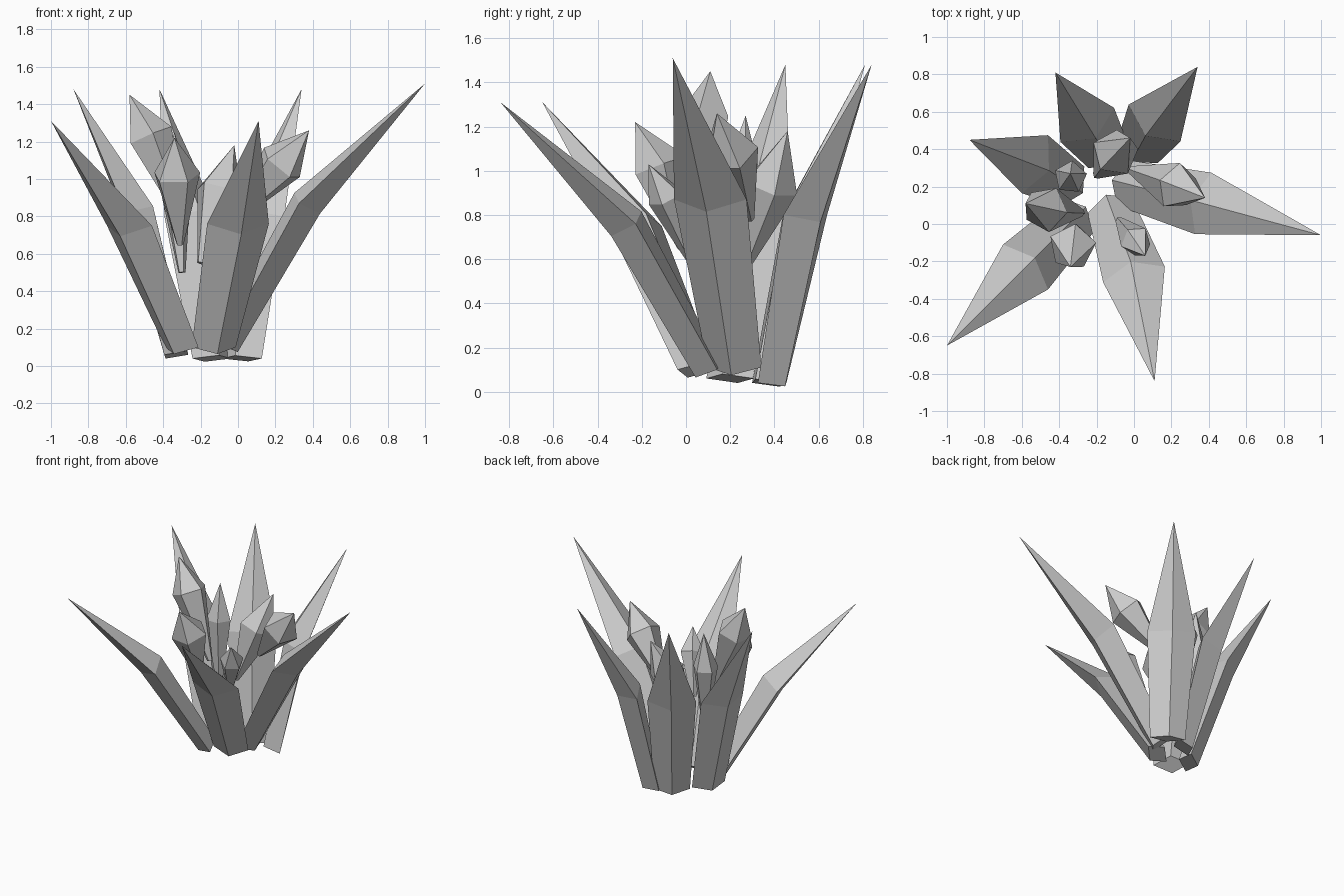
import bpy, bmesh, math
from mathutils import Vector

cube = bpy.data.objects.get("Cube")
if cube:
    bpy.data.objects.remove(cube, do_unlink=True)

grey = bpy.data.materials.new("pale_grey")
grey.use_nodes = True
grey.diffuse_color = (0.6, 0.6, 0.6, 1)
grey.node_tree.nodes["Principled BSDF"].inputs["Base Color"].default_value = (0.6, 0.6, 0.6, 1)


def frame(axis):
    """Level side direction and upper direction, both square to the axis."""
    axis = axis.normalized()
    side = axis.cross(Vector((0, 0, 1))).normalized()
    return side, side.cross(axis)


def crystal(name, rings, tip, sides, turn=0.0):
    """Skin rings of (centre, axis, half width, half thickness) up to a pointed tip."""
    bm = bmesh.new()
    loops = []
    for centre, axis, wide, thick in rings:
        side, up = frame(axis)
        angles = [math.tau * i / sides + turn for i in range(sides)]
        loops.append([bm.verts.new(centre + side * wide * math.cos(a) + up * thick * math.sin(a))
                      for a in angles])
    apex = bm.verts.new(tip)
    bm.faces.new(loops[0])
    for i in range(sides):
        j = (i + 1) % sides
        for low, high in zip(loops, loops[1:]):
            bm.faces.new((low[i], low[j], high[j], high[i]))
        bm.faces.new((loops[-1][i], loops[-1][j], apex))
    bmesh.ops.recalc_face_normals(bm, faces=bm.faces)
    mesh = bpy.data.meshes.new(name)
    bm.to_mesh(mesh)
    bm.free()
    mesh.materials.append(grey)
    obj = bpy.data.objects.new(name, mesh)
    bpy.context.collection.objects.link(obj)
    return obj


# Outer leaves: base centre, widest centre, tip
leaves = {
    "left_leaf": ((-0.06, 0.22, 0.11), (0.37, 0.11, 0.87), (1.0, -0.06, 1.51)),
    "back_left_leaf": ((0.02, 0.39, 0.04), (0.11, 0.54, 0.80), (0.34, 0.84, 1.48)),
    "back_right_leaf": ((-0.14, 0.37, 0.04), (-0.25, 0.53, 0.80), (-0.42, 0.81, 1.48)),
    "right_leaf": ((-0.33, 0.20, 0.06), (-0.53, 0.32, 0.82), (-0.88, 0.45, 1.48)),
    "front_right_leaf": ((-0.30, 0.05, 0.10), (-0.58, -0.23, 0.75), (-1.0, -0.65, 1.31)),
    "front_leaf": ((-0.13, 0.10, 0.10), (0.0, -0.27, 0.76), (0.11, -0.84, 1.31)),
}
for name, points in leaves.items():
    base, middle, tip = map(Vector, points)
    crystal(name, [(base, middle - base, 0.125, 0.07),
                   (middle, tip - base, 0.17, 0.09)], tip, 4)

# Inner buds: lower end, widest centre, tip, radius
buds = {
    "tall_bud": ((-0.30, 0.20, 0.50), (-0.34, 0.25, 0.98), (-0.34, 0.27, 1.25), 0.09),
    "right_bud": ((-0.28, 0.06, 0.75), (-0.47, 0.08, 1.23), (-0.58, 0.11, 1.45), 0.125),
    "front_right_bud": ((-0.31, -0.02, 0.65), (-0.33, -0.12, 1.02), (-0.34, -0.23, 1.22), 0.13),
    "back_bud": ((-0.20, 0.26, 0.55), (-0.10, 0.38, 0.93), (-0.02, 0.46, 1.18), 0.13),
    "left_bud": ((-0.02, 0.29, 0.78), (0.23, 0.20, 1.08), (0.38, 0.14, 1.26), 0.13),
    "front_bud": ((-0.08, 0.02, 0.60), (0.01, -0.09, 0.88), (0.06, -0.17, 1.03), 0.085),
}
for name, (*points, radius) in buds.items():
    base, middle, tip = map(Vector, points)
    axis = tip - base
    crystal(name, [(base, axis, 0.02, 0.02), (middle, axis, radius, radius)],
            tip, 5, math.pi / 2)
